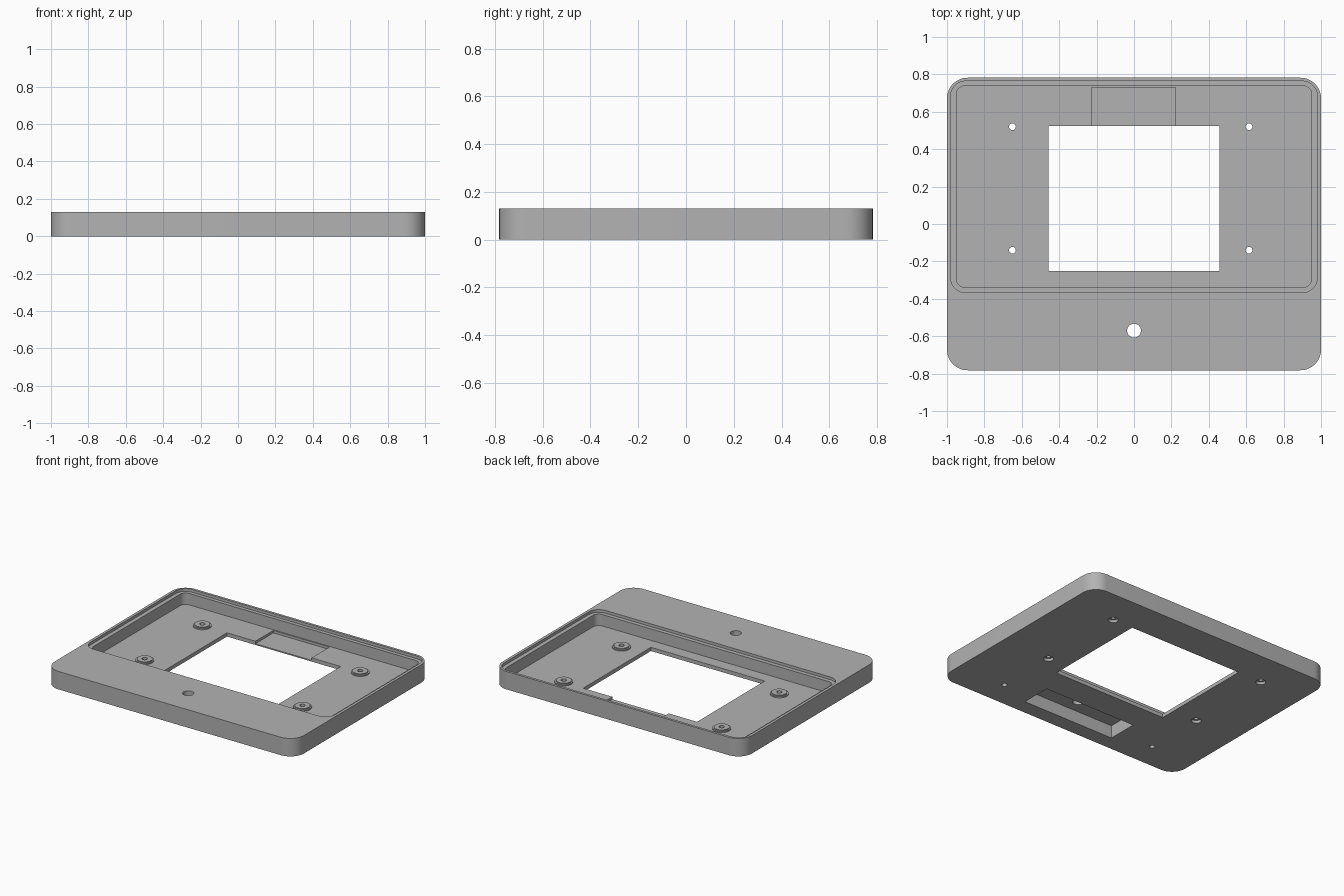
import bpy, bmesh, math
from mathutils import Matrix, Vector

cube = bpy.data.objects.get("Cube")
if cube:
    bpy.data.objects.remove(cube, do_unlink=True)

grey = bpy.data.materials.new("plain_grey")
grey.use_nodes = True
colour = (0.45, 0.45, 0.45, 1)
grey.diffuse_color = colour
grey.node_tree.nodes["Principled BSDF"].inputs["Base Color"].default_value = colour

HEIGHT, FLOOR, BOSS_TOP = 0.13, 0.027, 0.042
SCREW_X, SCREW_Y = (-0.65, 0.615), (-0.14, 0.52)


def finish(name, bm):
    bmesh.ops.recalc_face_normals(bm, faces=bm.faces)
    mesh = bpy.data.meshes.new(name)
    bm.to_mesh(mesh)
    bm.free()
    mesh.materials.append(grey)
    obj = bpy.data.objects.new(name, mesh)
    bpy.context.collection.objects.link(obj)
    return obj


def slab(name, x0, x1, y0, y1, z0, z1, radius=0.0, steps=10):
    """Box with optionally rounded upright corners."""
    bm = bmesh.new()
    corners = [(x1, y1, -1, -1), (x0, y1, 1, -1), (x0, y0, 1, 1), (x1, y0, -1, 1)]
    ring = []
    for i, (x, y, sx, sy) in enumerate(corners):
        for k in range(steps + 1 if radius else 1):
            a = math.pi / 2 * (i + k / steps)
            ring.append(bm.verts.new((x + radius * (sx + math.cos(a)),
                                      y + radius * (sy + math.sin(a)), z0)))
    face = bm.faces.new(ring)
    top = bmesh.ops.extrude_face_region(bm, geom=[face])["geom"]
    bmesh.ops.translate(bm, vec=(0, 0, z1 - z0),
                        verts=[v for v in top if isinstance(v, bmesh.types.BMVert)])
    return finish(name, bm)


def rod(name, x, y, z0, z1, r0, r1=None, sides=32):
    """Upright cylinder or cone."""
    bm = bmesh.new()
    bmesh.ops.create_cone(bm, cap_ends=True, segments=sides, radius1=r0,
                          radius2=r0 if r1 is None else r1, depth=z1 - z0,
                          matrix=Matrix.Translation(Vector((x, y, (z0 + z1) / 2))))
    return finish(name, bm)


def combine(target, tool, operation="DIFFERENCE"):
    mod = target.modifiers.new("combine", "BOOLEAN")
    mod.operation, mod.solver, mod.object = operation, "EXACT", tool
    bpy.context.view_layer.objects.active = target
    bpy.ops.object.modifier_apply(modifier=mod.name)
    bpy.data.objects.remove(tool, do_unlink=True)


# Outer shell with stepped tray pocket
body = slab("panel_body", -1, 1, -0.782, 0.782, 0, HEIGHT, 0.11)
combine(body, slab("lip_cut", -0.98, 0.98, -0.367, 0.764, HEIGHT - 0.02, 0.3, 0.08))
combine(body, slab("pocket_cut", -0.95, 0.95, -0.338, 0.738, FLOOR, 0.3, 0.045))

# Screen window and the shallow cable recess behind it
combine(body, slab("recess_cut", -0.228, 0.222, 0.4, 0.73, 0.009, 0.06))
combine(body, slab("window_cut", -0.456, 0.456, -0.25, 0.525, -0.1, 0.3))

# Screw bosses with through holes and counterbores below
for x in SCREW_X:
    for y in SCREW_Y:
        combine(body, rod("boss", x, y, FLOOR - 0.01, BOSS_TOP - 0.007, 0.061), "UNION")
        combine(body, rod("boss_cap", x, y, BOSS_TOP - 0.009, BOSS_TOP, 0.051), "UNION")
        combine(body, rod("screw_hole", x, y, -0.1, 0.3, 0.018))
        combine(body, rod("counterbore", x, y, -0.1, 0.02, 0.033))
    # Blind holes under the solid front part
    combine(body, rod("blind_hole", x, -0.59, -0.1, 0.1, 0.018))

# Slot under the front part and the hole through its ceiling
combine(body, slab("slot_cut", -0.37, 0.37, -0.672, -0.452, -0.1, 0.092))
combine(body, rod("button_hole", 0, -0.57, 0.05, 0.3, 0.037))

bpy.ops.object.select_all(action="DESELECT")
body.select_set(True)
bpy.context.view_layer.objects.active = body
bpy.ops.object.shade_smooth_by_angle(angle=math.radians(30))
